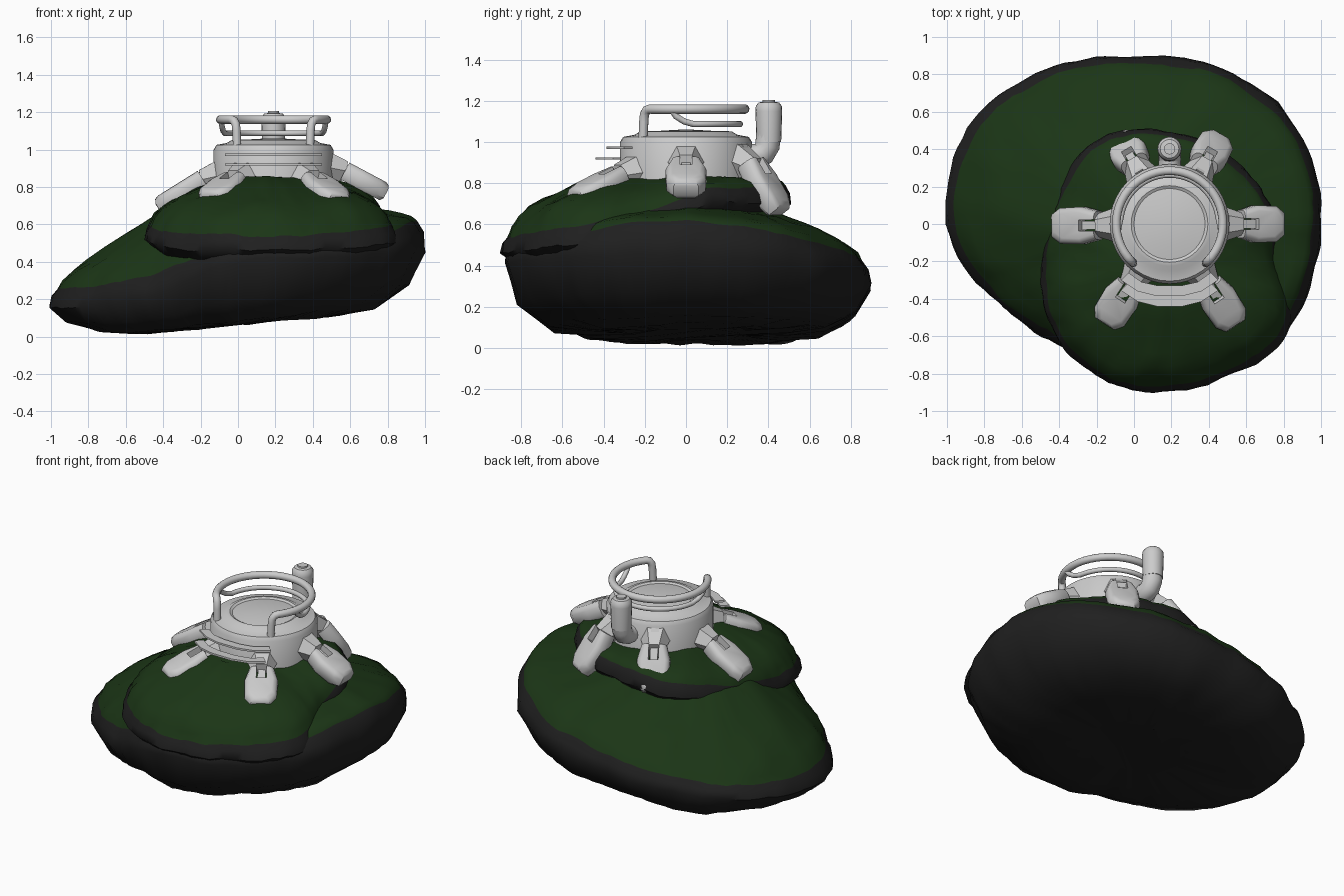
import bpy, bmesh
from math import radians, sin, cos, pi
from mathutils import Vector, Matrix, noise

if "Cube" in bpy.data.objects:
    bpy.data.objects.remove(bpy.data.objects["Cube"])

CX, CY = 0.19, 0.0          # machine centre


def material(name, rgb):
    m = bpy.data.materials.new(name)
    m.diffuse_color = (*rgb, 1)
    m.use_nodes = True
    m.node_tree.nodes["Principled BSDF"].inputs["Base Color"].default_value = m.diffuse_color
    return m


STONE = material("dark_stone", (0.014, 0.014, 0.014))
MOSS = material("green_moss", (0.011, 0.036, 0.008))


def finish(bm, name, mats=(), angle=35):
    bmesh.ops.recalc_face_normals(bm, faces=bm.faces)
    me = bpy.data.meshes.new(name)
    bm.to_mesh(me)
    bm.free()
    ob = bpy.data.objects.new(name, me)
    bpy.context.collection.objects.link(ob)
    for m in mats:
        me.materials.append(m)
    bpy.ops.object.select_all(action='DESELECT')
    ob.select_set(True)
    bpy.context.view_layer.objects.active = ob
    bpy.ops.object.shade_smooth_by_angle(angle=radians(angle))
    return ob


def skin(bm, rings):
    """Bridge a list of equal rings of verts; returns faces per band."""
    bands = []
    for a, b in zip(rings, rings[1:]):
        n = len(a)
        bands.append([bm.faces.new((a[i], a[(i + 1) % n], b[(i + 1) % n], b[i])) for i in range(n)])
    return bands


def spline(ctrl, t):
    """Closed Catmull-Rom through tuples."""
    n = len(ctrl)
    i, u = int(t * n) % n, t * n % 1
    p = [Vector(ctrl[(i + k) % n]) for k in (-1, 0, 1, 2)]
    return 0.5 * (2 * p[1] + (p[2] - p[0]) * u + (2 * p[0] - 5 * p[1] + 4 * p[2] - p[3]) * u * u
                  + (3 * p[1] - p[0] - 3 * p[2] + p[3]) * u ** 3)


def slab(name, centre, ctrl, top, base, crown, lean=0, seg=108):
    """Rock slab: ctrl = (radius, widest z, rim z) each 30 degrees."""
    bm = bmesh.new()
    rings = [[] for _ in range(7 + len(crown))]
    for s in range(seg):
        a = 2 * pi * s / seg
        r, mid, rim = spline(ctrl, s / seg)
        power = 1 - lean * cos(a + 0.4)      # fuller crown on the right side

        def add(k, f, z):
            p = Vector((centre[0] + cos(a) * r * f, centre[1] + sin(a) * r * f, z))
            p += noise.noise_vector(p * 5) * 0.016 + noise.noise_vector(p * 14) * 0.009
            p.z = max(p.z, 0)
            rings[k].append(bm.verts.new(p))
        zb = lambda f: base(centre[0] + cos(a) * r * f, rim)
        add(0, 0.3, zb(0.3))
        add(1, 0.55, zb(0.55))
        add(2, 0.75, zb(0.75) + 0.015)
        add(3, 0.92, zb(0.92) * 0.6 + mid * 0.4)
        add(4, 1.0, mid)
        add(5, 0.99, mid * 0.4 + rim * 0.6)
        add(6, 0.955, rim)
        for k, (f, w) in enumerate(crown):
            add(7 + k, f, rim + (top - rim) * w ** power + 0.008)
    bands = skin(bm, rings)
    bm.faces.new(rings[0])
    cap = bm.faces.new(rings[-1])
    for band in bands[6:] + [[cap]]:
        for f in band:
            f.material_index = 1
    return finish(bm, name, (STONE, MOSS), 50)


# Rock slabs with moss tops
slab("lower_rock", (0, 0),
     [(1.0, .45, .62), (1.015, .41, .55), (.955, .35, .46), (.90, .30, .40), (.95, .25, .33), (1.02, .20, .27),
      (1.0, .16, .26), (.85, .17, .28), (.76, .25, .37), (.87, .40, .47), (.94, .42, .50), (.995, .45, .57)],
     0.71, lambda x, rim: 0.005 + 0.1 * abs(x + 0.6),
     [(.93, .10), (.87, .24), (.8, .38), (.7, .54), (.6, .66), (.45, .85), (.25, 1)], 0.2)
slab("upper_rock", (0.15, -0.2),
     [(.63, .57, .66), (.66, .70, .77), (.67, .71, .78), (.70, .71, .79), (.74, .66, .74), (.66, .58, .66),
      (.64, .53, .61), (.69, .49, .57), (.71, .46, .55), (.70, .46, .54), (.705, .47, .55), (.775, .50, .59)],
     0.86, lambda x, rim: rim - 0.17,
     [(.93, .14), (.87, .30), (.8, .43), (.7, .55), (.6, .66), (.45, .8), (.25, .95)])


def lathe(name, profile, loc, seg=32):
    bm = bmesh.new()
    rings = [[bm.verts.new((loc[0] + r * cos(2 * pi * i / seg), loc[1] + r * sin(2 * pi * i / seg), z))
              for i in range(seg)] for r, z in profile]
    skin(bm, rings)
    bm.faces.new(rings[0])
    bm.faces.new(rings[-1])
    return finish(bm, name)


def tube(name, pts, radius, seg=12):
    """Round pipe along a list of points."""
    bm = bmesh.new()
    pts = [Vector(p) for p in pts]
    rings = []
    for i, p in enumerate(pts):
        t = (pts[min(i + 1, len(pts) - 1)] - pts[max(i - 1, 0)]).normalized()
        q = t.to_track_quat('Z', 'Y')
        if i:   # carry the frame along to avoid twisting
            q = last_t.rotation_difference(t) @ last_q
        last_t, last_q = t, q
        rings.append([bm.verts.new(p + q @ Vector((radius * cos(2 * pi * k / seg), radius * sin(2 * pi * k / seg), 0)))
                      for k in range(seg)])
    skin(bm, rings)
    bm.faces.new(rings[0])
    bm.faces.new(rings[-1])
    return finish(bm, name)


def prism(name, layers, matrix, angle=35):
    """Stack of (outline, z) layers skinned into a solid."""
    bm = bmesh.new()
    rings = [[bm.verts.new((x, y, z)) for x, y in outline] for outline, z in layers]
    skin(bm, rings)
    caps = [bm.faces.new(rings[0]), bm.faces.new(rings[-1])]
    bmesh.ops.triangulate(bm, faces=caps)
    bm.transform(matrix)
    return finish(bm, name, (), angle)


# Body drum with raised lid
lathe("body_drum", [(.32, .74), (.32, 1.0), (.305, 1.025), (.25, 1.035), (.225, 1.05), (.205, 1.053),
                    (.19, 1.045), (.12, 1.055), (.03, 1.06)], (CX, CY), 40)


# Guard rails
def arc(r, z, a0, a1, n=36):
    return [at(r, a0 + (a1 - a0) * i / n, z) for i in range(n + 1)]


def at(r, a, z):
    return (CX + r * cos(radians(a)), CY + r * sin(radians(a)), z)


tube("upper_rail", [at(.285, -47, 1.01), at(.285, -46, 1.10), at(.285, -45, 1.135), at(.285, -42, 1.155)]
     + arc(.285, 1.16, -38, 218) + [at(.285, 222, 1.155), at(.285, 225, 1.135), at(.285, 226, 1.10),
                                    at(.285, 227, 1.01)], 0.023)
tube("lower_rail", [at(.285, -14, 1.155), at(.28, -10, 1.125), at(.27, -2, 1.10)] + arc(.262, 1.087, 8, 172)
     + [at(.27, 182, 1.10), at(.28, 190, 1.125), at(.285, 194, 1.155)], 0.015)

# Exhaust: elbow pipe and capped stack
tube("exhaust_pipe", [(CX, .28, .93), (CX, .34, .93), (CX, .375, .945), (CX, .395, .98), (CX, .402, 1.05),
                      (CX, .402, 1.10)], 0.06, 16)
lathe("exhaust_stack", [(.06, 1.0), (.065, 1.15), (.063, 1.175), (.05, 1.192), (.03, 1.195), (.03, 1.205),
                        (.015, 1.205)], (CX, .402), 20)

# Front louvre plates
for i, (dy, z) in enumerate([(0, .972), (-.055, .92)]):
    outer = [(-.26, -.30), (-.17, -.36), (-.07, -.385), (.07, -.385), (.17, -.36), (.26, -.30)]
    inner = [(.22, -.26), (.15, -.31), (.06, -.33), (-.06, -.33), (-.15, -.31), (-.22, -.26)]
    prism(f"front_louvre_{i + 1}", [(outer + inner, z - .006), (outer + inner, z + .006)],
          Matrix.Translation((CX, dy, 0)))

# Legs: hexagonal socket, link and forked foot
HALF = [(0, .03), (0, .075), (.09, .1), (.22, .095), (.27, .06)]
LEGS = [("right", 0, .92, 28, .93), ("back_right", 60, .92, 56, 1.05), ("back_left", 120, .92, 56, 1.05),
        ("left", 181, .875, 32, 1.05), ("front_left", 237, .87, 23, .98), ("front_right", 303, .87, 23, 1.03)]


def fork(length, inset):
    """Forked foot plan, with its outer edge pulled in by inset."""
    side = [((x - inset * (x > .2)) * length, y - inset * (y > .04)) for x, y in HALF]
    notch = .09 * length
    return side + [(x, -y) for x, y in reversed(side)] + [(notch, -.03), (notch, .03)]


for name, ang, z, pitch, length in LEGS:
    spin = Matrix.Translation((CX, CY, 0)) @ Matrix.Rotation(radians(ang), 4, 'Z')
    tilt = spin @ Matrix.Translation((.40, 0, z)) @ Matrix.Rotation(radians(pitch), 4, 'Y')
    prism(f"{name}_foot", [(fork(length, .015), -.09), (fork(length, 0), -.07), (fork(length, 0), -.018),
                           (fork(length, .012), .004), (fork(length, .03), .012)], tilt, 40)
    link = [(-.10, -.023), (.10, -.023), (.10, .023), (-.10, .023)]
    prism(f"{name}_link", [(link, -.075), (link, -.022)], tilt)
    bm = bmesh.new()
    bmesh.ops.create_cone(bm, cap_ends=True, segments=6, radius1=.11, radius2=.06, depth=.15)
    bm.transform(spin @ Matrix.Translation((.315, 0, z - .02)) @ Matrix.Rotation(radians(90 + pitch * .4), 4, 'Y'))
    finish(bm, f"{name}_socket")
